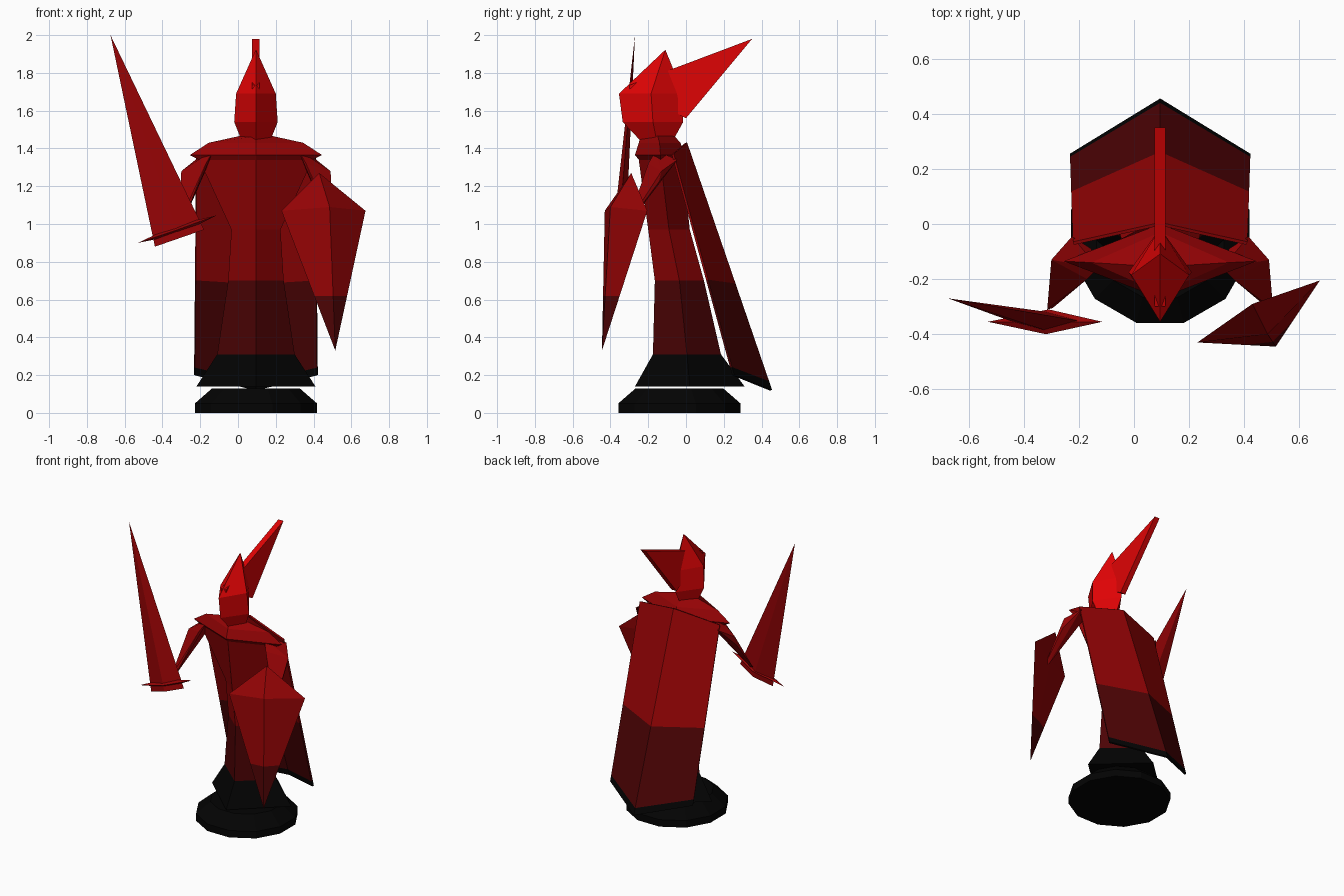
import bpy, bmesh, math
from mathutils import Vector

old = bpy.data.objects.get("Cube")
if old:
    bpy.data.objects.remove(old, do_unlink=True)

AXIS = 0.095  # centre line of the figure


def material(name, rgb):
    m = bpy.data.materials.new(name)
    m.use_nodes = True
    m.diffuse_color = (*rgb, 1)
    bsdf = next(n for n in m.node_tree.nodes if n.type == "BSDF_PRINCIPLED")
    bsdf.inputs["Base Color"].default_value = (*rgb, 1)
    return m


BLACK = material("black", (0.001, 0.001, 0.001))
DARK = material("dark red", (0.075, 0.001, 0.0015))
MID = material("deep red", (0.30, 0.001, 0.0015))
BRIGHT = material("bright red", (0.74, 0.001, 0.0015))


def finish(name, bm, mats):
    bmesh.ops.recalc_face_normals(bm, faces=bm.faces[:])
    me = bpy.data.meshes.new(name)
    bm.to_mesh(me)
    bm.free()
    for m in mats:
        me.materials.append(m)
    ob = bpy.data.objects.new(name, me)
    bpy.context.scene.collection.objects.link(ob)
    return ob


def loft(name, rings, mats, sides, turn=0.0, bands=None):
    """Closed skin over rings (y, z, rx, ry); bands gives a material per step."""
    bm = bmesh.new()
    loops = []
    for y, z, rx, ry in rings:
        loop = []
        for i in range(sides):
            a = math.tau * (i + turn) / sides - math.pi / 2
            loop.append(bm.verts.new((AXIS + rx * math.cos(a), y + ry * math.sin(a), z)))
        loops.append(loop)
    for k, (lo, hi) in enumerate(zip(loops, loops[1:])):
        for i in range(sides):
            j = (i + 1) % sides
            f = bm.faces.new((lo[i], lo[j], hi[j], hi[i]))
            f.material_index = bands[k] if bands else 0
    for end in (0, -1):
        f = bm.faces.new(loops[end])
        f.material_index = bands[end] if bands else 0
    return finish(name, bm, mats)


def hull(name, points, mats):
    bm = bmesh.new()
    for p in points:
        bm.verts.new(p)
    bmesh.ops.convex_hull(bm, input=bm.verts[:])
    return finish(name, bm, mats)


# Round pedestal
loft("pedestal", [(-0.035, 0, 0.335, 0.335), (-0.035, 0.05, 0.335, 0.335),
                  (-0.035, 0.13, 0.24, 0.24)], [BLACK], 12, 0.5)

# Flared foot of the robe and the robed torso, diamond-shaped in plan
loft("robe_body", [(0.02, 0.14, 0.315, 0.29), (0.005, 0.31, 0.205, 0.18),
                   (-0.035, 0.70, 0.147, 0.13), (-0.09, 0.97, 0.13, 0.11),
                   (-0.135, 1.34, 0.30, 0.115)],
     [BLACK, DARK, MID], 4, 0, [0, 1, 2, 2])

# Diamond-shaped shoulder mantle and neck
loft("shoulders", [(-0.135, 1.34, 0.30, 0.115), (-0.135, 1.365, 0.35, 0.135),
                   (-0.14, 1.43, 0.25, 0.11), (-0.15, 1.465, 0.09, 0.09)],
     [MID], 4)

# Four-sided pointed helmet with its sharp edge forward
loft("helmet", [(-0.155, 1.44, 0.075, 0.085), (-0.175, 1.54, 0.115, 0.16),
                (-0.185, 1.69, 0.105, 0.17), (-0.11, 1.92, 0.002, 0.002)],
     [BRIGHT], 4)

# Thin swept-back crest, its front end just breaking through the helmet
hull("crest", [(AXIS + s * 0.02, y, z) for s in (-1, 1)
               for y, z in ((-0.30, 1.735), (-0.30, 1.715), (0, 1.56), (0.35, 1.98))],
     [BRIGHT])


# Cape folded along its middle, with a dark lower part and a black hem
def cape():
    bm = bmesh.new()
    rows = []
    for t in (0, 0.57, 0.965, 1):
        row = []
        for s in (-1, 0, 1):
            top = Vector((AXIS + s * 0.315, -0.07 if s else 0.0, 1.37 if s else 1.43))
            low = Vector((AXIS + s * 0.325, 0.25 if s else 0.45, 0.20 if s else 0.12))
            row.append(bm.verts.new(top.lerp(low, t)))
        rows.append(row)
    for k, (a, b) in enumerate(zip(rows, rows[1:])):
        for i in (0, 1):
            f = bm.faces.new((a[i], b[i], b[i + 1], a[i + 1]))
            f.material_index = k
    ob = finish("cape", bm, [MID, DARK, BLACK])
    mod = ob.modifiers.new("thickness", "SOLIDIFY")
    mod.thickness = 0.012
    mod.offset = 0


cape()

# Arms, mirrored about the centre line: broad at the shoulder, pointed at the hand
ARM = [(0.395, -0.13, 1.28), (0.39, -0.145, 1.22), (0.32, -0.045, 1.34), (0.265, -0.20, 1.32),
       (0.225, -0.16, 1.39), (0.25, -0.09, 1.32), (0.41, -0.31, 1.0), (0.39, -0.305, 1.0)]
for side, s in (("right", -1), ("left", 1)):
    hull(side + "_arm", [(AXIS + s * x, y, z) for x, y, z in ARM], [MID])

# Broad tapering blade and its cross guard
hull("sword_blade", [(-0.675, -0.27, 2.0), (-0.44, -0.355, 0.88), (-0.18, -0.355, 0.97),
                     (-0.31, -0.39, 0.925), (-0.31, -0.32, 0.925)], [MID])
hull("sword_guard", [(-0.53, -0.355, 0.90), (-0.115, -0.355, 1.045), (-0.32, -0.40, 0.97),
                     (-0.31, -0.31, 0.97), (-0.33, -0.355, 0.995), (-0.31, -0.355, 0.945)], [MID])

# Kite shield with a raised ridge, dark towards its point
shield = hull("shield", [(0.43, -0.29, 1.27), (0.23, -0.43, 1.07), (0.675, -0.205, 1.07),
                         (0.515, -0.445, 0.33), (0.485, -0.40, 1.09), (0.46, -0.30, 1.05)],
              [MID, DARK])
bm = bmesh.new()
bm.from_mesh(shield.data)
bmesh.ops.bisect_plane(bm, geom=bm.verts[:] + bm.edges[:] + bm.faces[:],
                       plane_co=(0, 0, 0.62), plane_no=(0, 0, 1))
for f in bm.faces:
    f.material_index = 1 if f.calc_center_median().z < 0.62 else 0
bm.to_mesh(shield.data)
bm.free()
